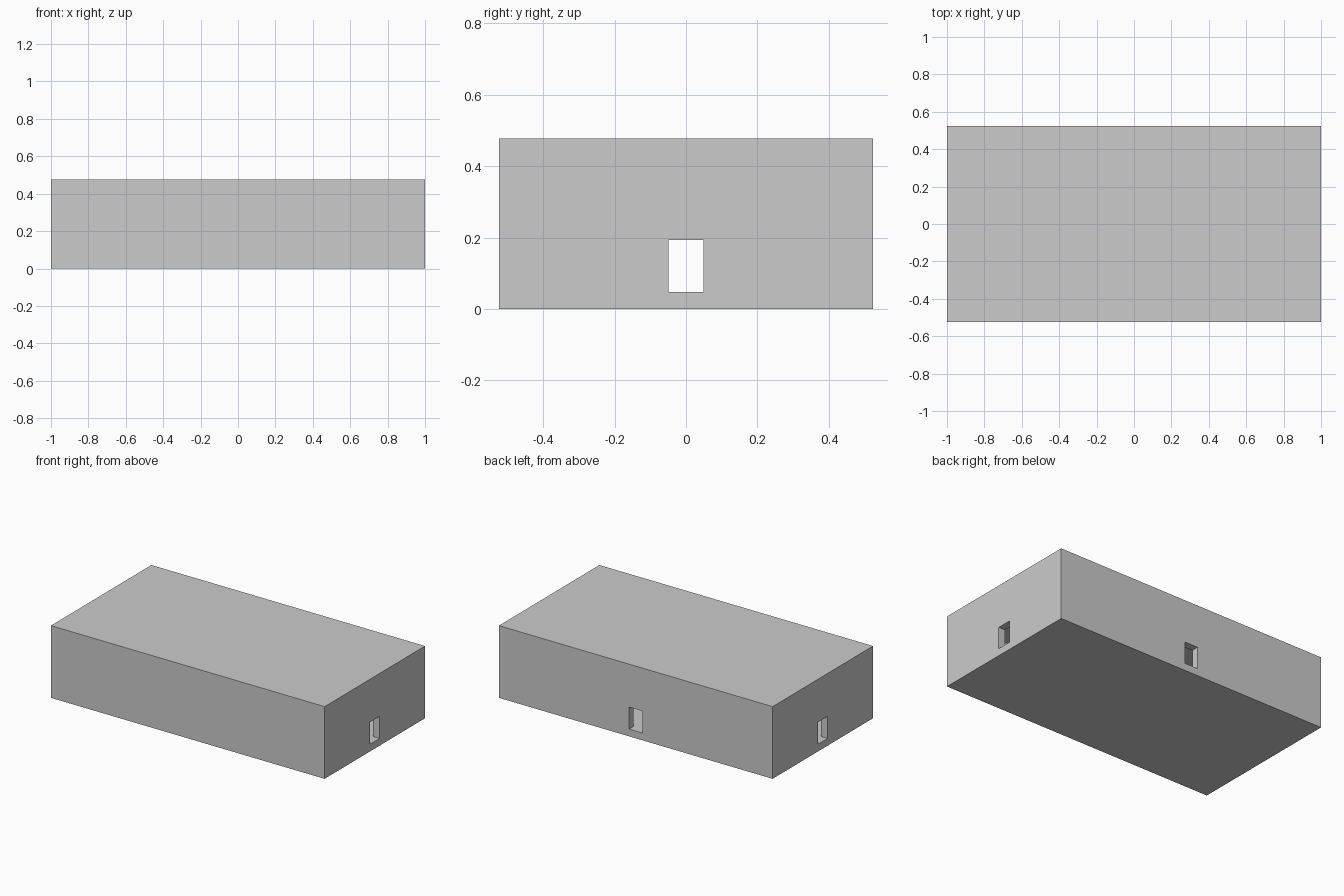
import bpy

if "Cube" in bpy.data.objects:
    bpy.data.objects.remove(bpy.data.objects["Cube"])

L, W, H = 2.0, 1.048, 0.477      # outer size
T = 0.048                        # wall, floor and roof thickness
DOOR_W, DOOR_TOP = 0.098, 0.193  # openings start at floor level


def box(name, x0, x1, y0, y1, z0, z1):
    bpy.ops.mesh.primitive_cube_add(
        size=1, location=((x0 + x1) / 2, (y0 + y1) / 2, (z0 + z1) / 2))
    ob = bpy.context.object
    ob.name = name
    ob.scale = (x1 - x0, y1 - y0, z1 - z0)
    bpy.ops.object.transform_apply(location=True, rotation=False, scale=True)
    return ob


def cut(target, cutter):
    mod = target.modifiers.new(cutter.name, 'BOOLEAN')
    mod.operation = 'DIFFERENCE'
    mod.solver = 'EXACT'
    mod.object = cutter
    bpy.context.view_layer.objects.active = target
    bpy.ops.object.modifier_apply(modifier=mod.name)
    bpy.data.objects.remove(cutter, do_unlink=True)


# Outer shell of the building
shell = box("building_shell", -L / 2, L / 2, -W / 2, W / 2, 0, H)

# Hollow room inside
cut(shell, box("room_cutter", -L / 2 + T, L / 2 - T,
               -W / 2 + T, W / 2 - T, T, H - T))

# Doorways in both end walls
d = DOOR_W / 2
cut(shell, box("end_door_cutter", -L, L, -d, d, T, DOOR_TOP))

# Doorway in the back wall only
cut(shell, box("back_door_cutter", -d, d, 0.2, W, T, DOOR_TOP))
